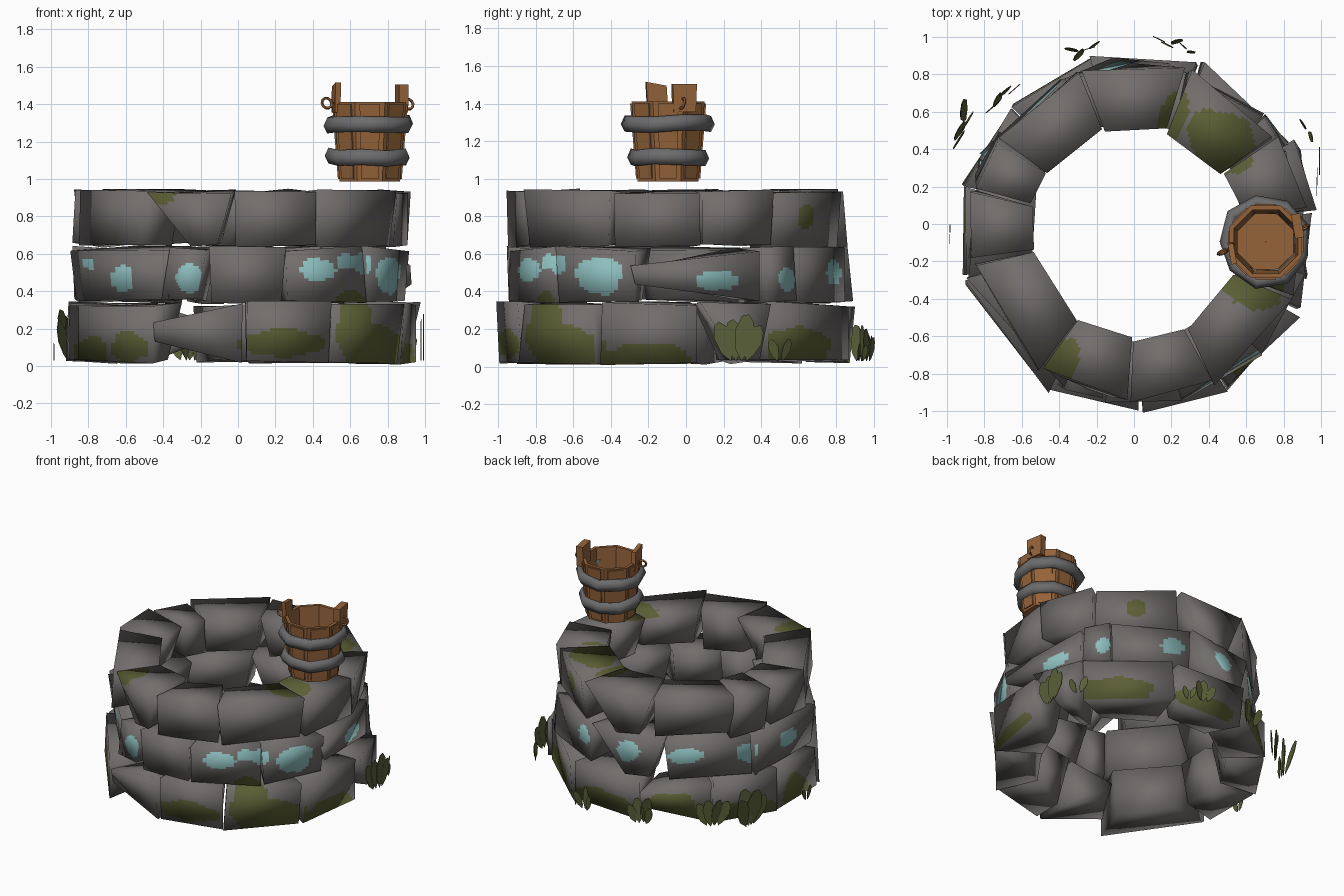
import bpy, bmesh, math, random
from mathutils import Vector, Matrix

if "Cube" in bpy.data.objects:
    bpy.data.objects.remove(bpy.data.objects["Cube"])

random.seed(4)
CX, CY = 0.015, -0.045


def mat(name, c):
    m = bpy.data.materials.new(name)
    m.diffuse_color = (*c, 1)
    m.use_nodes = True
    m.node_tree.nodes["Principled BSDF"].inputs["Base Color"].default_value = m.diffuse_color
    return m


STONE = mat("grey stone", (0.165, 0.155, 0.15))
MOSS = mat("moss green", (0.105, 0.115, 0.035))
LICHEN = mat("pale blue lichen", (0.27, 0.52, 0.52))
WOOD = mat("brown wood", (0.30, 0.125, 0.042))
IRON = mat("grey iron", (0.15, 0.15, 0.155))
LEAF = mat("leaf green", (0.10, 0.115, 0.04))


def polar(deg, r, z):
    a = math.radians(deg)
    return Vector((CX + r * math.cos(a), CY + r * math.sin(a), z))


def add(name, verts, faces, mats, idx=None, smooth=False):
    me = bpy.data.meshes.new(name)
    me.from_pydata([tuple(v) for v in verts], [], faces)
    for m in mats:
        me.materials.append(m)
    for i, p in enumerate(me.polygons):
        p.use_smooth = smooth
        if idx:
            p.material_index = idx[i]
    ob = bpy.data.objects.new(name, me)
    bpy.context.collection.objects.link(ob)
    return ob


# patches: angle, radius, z, half width, half height, material slot
PATCHES = [(a, 0.9, z, w, h, 2) for a, z, w, h in [
    (220, .47, .10, .08), (203, .55, .05, .03), (252, .47, .07, .08), (298, .52, .11, .06),
    (309, .56, .06, .04), (332, .48, .13, .10), (316, .55, .06, .05), (14, .46, .13, .05),
    (39, .46, .05, .06), (70, .50, .09, .06), (98, .50, .09, .07), (124, .5, .11, .06),
    (152, .5, .08, .07), (178, .49, .09, .06)]]
PATCHES += [(a, 0.93, z, w, h, 1) for a, z, w, h in [
    (229, .11, .17, .08), (208, .08, .14, .09), (284, .13, .22, .08), (311, .2, .14, .2),
    (322, .08, .25, .12), (350, .05, .24, .08), (45, .08, .25, .13), (85, .07, .25, .1),
    (118, .1, .2, .13), (150, .05, .25, .1), (178, .1, .15, .12)]]
PATCHES += [(46, 0.66, .93, .20, .08, 1), (73, .63, .93, .07, .05, 1), (337, .68, .93, .13, .05, 1),
            (240, .84, .92, .08, .06, 1), (54, .85, .8, .06, .07, 1)]


def patch_at(p):
    for a, r, z, w, h, m in PATCHES:
        q = polar(a, r, z)
        t = Vector((-math.sin(math.radians(a)), math.cos(math.radians(a)), 0))
        d = p - q
        dt = d.dot(t)
        dr = d.x * t.y - d.y * t.x
        wob = 1 + 0.18 * math.sin(31 * p.z + 9 * a) + 0.15 * math.sin(25 * dt + a)
        if (dt / w) ** 2 + (d.z / h) ** 2 + (dr / 0.16) ** 2 < wob:
            return m
    return 0


def stone(name, a0, a1, z0, z1, rin, rout, shape):
    """Irregular eight-cornered block with softly shaded corners."""
    mid, half = (a0 + a1) / 2, (a1 - a0) / 2 - 0.5
    C = {}
    for u in (0, 1):
        for v in (0, 1):
            for w in (0, 1):
                k = half * random.uniform(0.93, 1.05)
                s = 0.0
                if shape == 'wedge' and v == 0:
                    k, s = half * 0.3, half * 0.35
                if shape == 'slant' and v == 0:
                    s = -half * 0.5
                if shape == 'point' and u == 0:
                    k *= 1.05
                if w == 0 and v == 0:
                    k *= 0.85
                r = (rout if w else rin) + random.uniform(-.025, .02)
                if w == 0 and v == 0:
                    r += random.uniform(0.02, 0.10)
                z = (z1 if v else z0) + random.uniform(-.018, .014)
                if shape == 'point' and u == 0:
                    z = (z0 + z1) / 2 + (0.05 if v else -0.05)
                C[u, v, w] = polar(mid + s + (2 * u - 1) * k, r, z)
    out = Vector((math.cos(math.radians(mid)), math.sin(math.radians(mid)), 0))
    tan = Vector((-out.y, out.x, 0))

    def pos(u, v, w):
        return sum((C[i, j, k] * ((u if i else 1 - u) * (v if j else 1 - v) * (w if k else 1 - w))
                    for i, j, k in C), Vector())

    verts, faces, idx, nor = [], [], [], []
    for axis in range(3):
        for side in (0, 1):
            n = 18 if side and axis else 1
            base = len(verts)
            for i in range(n + 1):
                for j in range(n + 1):
                    q = [i / n, j / n]
                    q.insert(axis, side)
                    verts.append(pos(*q))
                    nor.append((tan * (2 * q[0] - 1) + Vector((0, 0, 2 * q[1] - 1))
                                + out * (2 * q[2] - 1)).normalized())
            for i in range(n):
                for j in range(n):
                    b = base + i * (n + 1) + j
                    f = [b, b + n + 1, b + n + 2, b + 1]
                    # (tangent, up, outward) is right handed
                    if (side == 1) == (axis == 1):
                        f.reverse()
                    faces.append(f)
                    idx.append(patch_at(sum((verts[x] for x in f), Vector()) / 4) if n > 1 else 0)
    ob = add(name, verts, faces, [STONE, MOSS, LICHEN], idx, True)
    ob.data.normals_split_custom_set_from_vertices([tuple(x) for x in nor])


# three stone courses: name, seams in degrees, z range, inner and outer radius, odd shapes
COURSES = [
    ("bottom", [195, 241, 271, 300, 334, 367, 391, 430, 465, 495, 525, 555], .025, .335, .62, .965,
     {1: 'point', 5: 'wedge', 8: 'point'}),
    ("middle", [195, 245, 259, 285, 316, 346, 390, 403, 438, 475, 515, 555], .345, .63, .60, .925,
     {1: 'slant', 5: 'point', 8: 'wedge'}),
    ("top", [190, 235, 268, 297, 337, 368, 395, 433, 469, 507, 525, 550], .65, .935, .57, .90,
     {1: 'wedge', 7: 'wedge', 9: 'slant'})]
for cname, seams, z0, z1, ri, ro, odd in COURSES:
    for i in range(len(seams) - 1):
        stone(f"{cname}_stone_{i + 1}", seams[i], seams[i + 1], z0, z1, ri, ro, odd.get(i))


def lathe(name, centre, profile, n, material, closed=False, wob=0.0, smooth=False):
    verts, faces, m = [], [], len(profile)
    for i in range(n):
        a = 2 * math.pi * (i + 0.5) / n
        k, dz = 1 + random.uniform(-wob, wob), random.uniform(-wob, wob) * 0.2
        for r, z in profile:
            verts.append(Vector((centre[0] + r * k * math.cos(a), centre[1] + r * k * math.sin(a), z + dz)))
    for i in range(n):
        for j in range(m if closed else m - 1):
            i2, j2 = (i + 1) % n, (j + 1) % m
            faces.append([i * m + j, i2 * m + j, i2 * m + j2, i * m + j2])
    return add(name, verts, faces, [material], None, smooth)


# bucket with hollow inside, two iron hoops
B = (0.705, -0.095)
lathe("bucket_body", B, [(0.001, .985), (.175, .985), (.21, 1.41), (.185, 1.41), (.16, 1.03), (.001, 1.03)],
      8, WOOD)
for nm, z, r in (("lower_hoop", 1.115, .195), ("upper_hoop", 1.29, .215)):
    lathe(nm, (B[0] - .01, B[1]), [(r - .03, z - .035), (r + .012, z - .04), (r + .032, z),
                                   (r + .012, z + .045), (r - .03, z + .035)], 9, IRON, True, .05, True)


def plate(name, outline, origin, deg, thick, material, tilt=0):
    """Flat outline (across, up) standing at origin and facing deg."""
    a = math.radians(deg)
    o = Vector((math.cos(a), math.sin(a), 0))
    t = Vector((-o.y, o.x, 0))
    n = len(outline)
    vs = [Vector(origin) + t * x + Vector((0, 0, y)) + o * (s * thick / 2 + tilt * y)
          for s in (-1, 1) for x, y in outline]
    fs = [list(range(n))[::-1], list(range(n, 2 * n))]
    fs += [[i, (i + 1) % n, n + (i + 1) % n, n + i] for i in range(n)]
    return add(name, vs, fs, [material])


# handle lugs, rope ends and a few raised staves
plate("left_lug", [(-.06, 0), (.05, 0), (.06, .16), (-.05, .14)], (.525, -.155, 1.355), 190, .03, WOOD)
plate("right_lug", [(-.06, 0), (.06, 0), (.065, .15), (-.065, .15)], (.875, -.01, 1.355), 10, .05, WOOD)
for i in range(8):
    a = 45 * i
    d = Vector((math.cos(math.radians(a)), math.sin(math.radians(a)), 0))
    plate(f"stave_{i + 1}", [(-.045, 0), (.045, 0), (.055, .4), (-.055, .4)],
          Vector((B[0], B[1], 1.0)) + d * .165, a, .012, WOOD, .078)
for nm, p in (("left_handle_ring", (.475, -.15, 1.405)), ("right_handle_ring", (.91, -.02, 1.40))):
    bpy.ops.mesh.primitive_torus_add(major_segments=10, minor_segments=5, major_radius=.028,
                                     minor_radius=.008, location=p, rotation=(math.pi / 2.4, 0, .4))
    ob = bpy.context.object
    ob.name = nm
    ob.data.materials.append(WOOD)

# leaf tufts: x, y, facing, height, spread
SHAPE = [(0, 0), (.28, .2), (.5, .55), (.38, .85), (.1, 1), (-.2, .95), (-.45, .65), (-.35, .25)]
TUFTS = [(.982, .28, 0, .28, .08, 4), (.925, .50, 25, .15, .03, 2), (.18, .965, 90, .18, .05, 3),
         (.28, .925, 60, .12, .02, 2), (-.27, .925, 115, .2, .08, 4), (-.70, .68, 130, .24, .08, 4),
         (-.90, .52, 150, .32, .07, 4), (-.988, -.05, 180, .13, .02, 2)]
for ti, (x, y, deg, h, sp, n) in enumerate(TUFTS):
    for i in range(n):
        f = (i / (n - 1) - .5) * 2
        L = h * (1 - .2 * abs(f)) * random.uniform(.85, 1.05)
        lean = f * .35
        c, s = math.cos(lean), math.sin(lean)
        pts = [(px * L * .45 * c + py * L * s + f * sp * .5, py * L * c - px * L * .45 * s) for px, py in SHAPE]
        turn = 0 if abs(x) > .97 else random.uniform(-30, 30)
        out = random.uniform(-.012, .012)
        a = math.radians(deg)
        base = (x + out * math.cos(a), y + out * math.sin(a), .03)
        plate(f"leaf_{ti + 1}_{i + 1}", pts, base, deg + turn, .004, LEAF,
              0 if abs(x) > .97 else random.uniform(-.05, .2))
